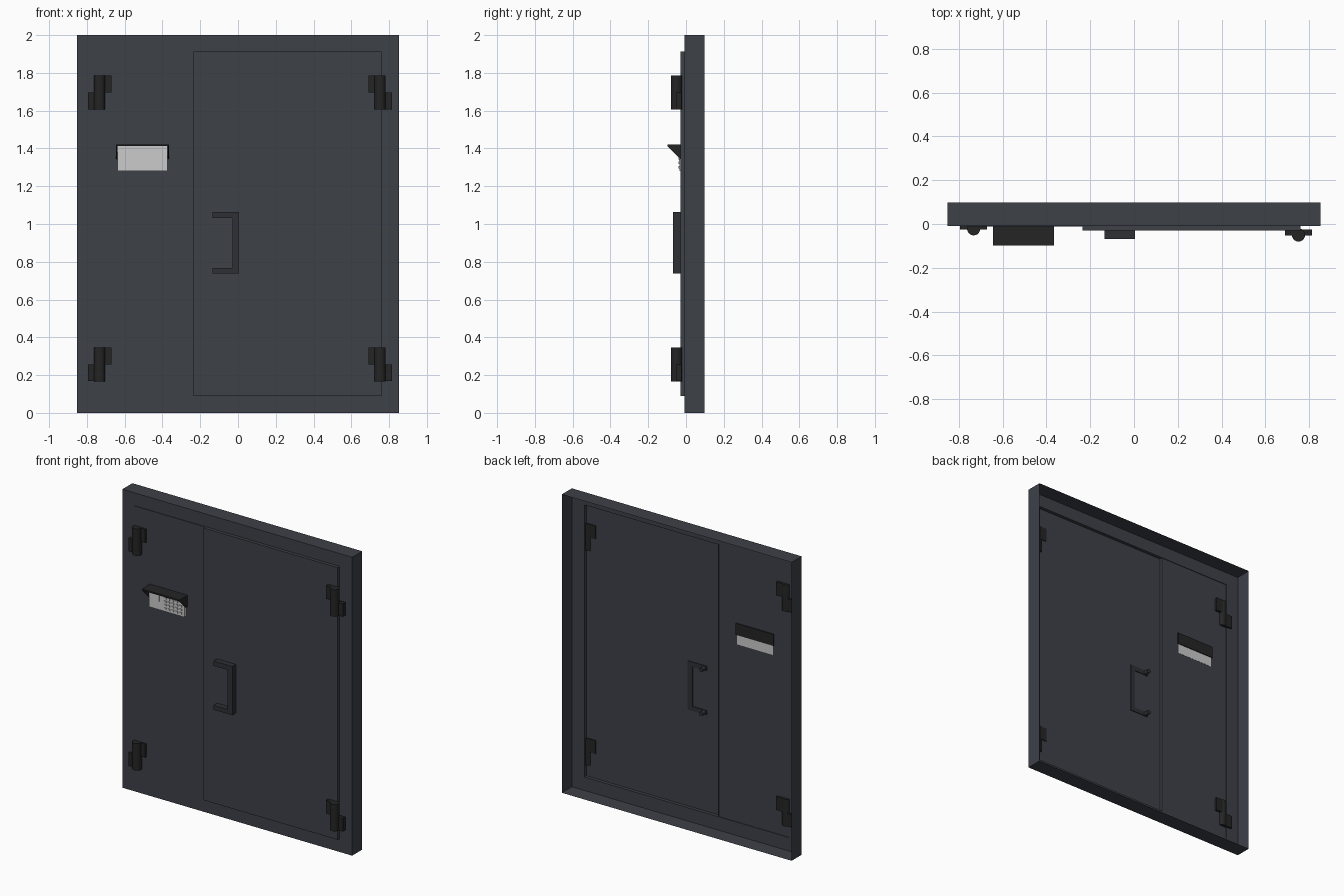
import bpy, bmesh, math
from mathutils import Matrix, Vector

if "Cube" in bpy.data.objects:
    bpy.data.objects.remove(bpy.data.objects["Cube"])


def material(name, rgb):
    m = bpy.data.materials.new(name)
    m.diffuse_color = (*rgb, 1)
    m.use_nodes = True
    m.node_tree.nodes["Principled BSDF"].inputs["Base Color"].default_value = m.diffuse_color
    return m


STEEL = material("dark_steel", (0.047, 0.052, 0.064))
BLACK = material("black_metal", (0.018, 0.018, 0.018))
HANDLE = material("handle_metal", (0.028, 0.03, 0.035))
PANEL = material("pale_panel", (0.55, 0.55, 0.55))
KEYS = material("key_grey", (0.2, 0.2, 0.2))


def finish(name, bm, mat, smooth=False):
    me = bpy.data.meshes.new(name)
    bm.to_mesh(me)
    bm.free()
    ob = bpy.data.objects.new(name, me)
    bpy.context.collection.objects.link(ob)
    me.materials.append(mat)
    if smooth:
        bpy.context.view_layer.objects.active = ob
        ob.select_set(True)
        bpy.ops.object.shade_smooth_by_angle(angle=math.radians(40))
        ob.select_set(False)
    return ob


def add_box(bm, x0, x1, y0, y1, z0, z1):
    c = Vector((x0 + x1, y0 + y1, z0 + z1)) / 2
    s = Matrix.Diagonal((x1 - x0, y1 - y0, z1 - z0, 1))
    bmesh.ops.create_cube(bm, size=1, matrix=Matrix.Translation(c) @ s)


def add_cylinder(bm, centre, radius, depth, axis='Z', sides=24):
    rot = Matrix.Rotation(math.pi / 2, 4, 'X') if axis == 'Y' else Matrix()
    bmesh.ops.create_cone(bm, cap_ends=True, segments=sides, radius1=radius,
                          radius2=radius, depth=depth,
                          matrix=Matrix.Translation(centre) @ rot)


def extrude_profile(bm, points, offset):
    face = bm.faces.new([bm.verts.new(p) for p in points])
    ext = bmesh.ops.extrude_face_region(bm, geom=[face], use_keep_orig=True)
    bmesh.ops.translate(bm, vec=offset,
                        verts=[v for v in ext["geom"] if isinstance(v, bmesh.types.BMVert)])
    bmesh.ops.recalc_face_normals(bm, faces=bm.faces)


def loop(bm, x0, x1, y, z0, z1):
    return [bm.verts.new(p) for p in
            ((x0, y, z0), (x1, y, z0), (x1, y, z1), (x0, y, z1))]


def bridge(bm, a, b):
    for i in range(4):
        j = (i + 1) % 4
        bm.faces.new((a[i], a[j], b[j], b[i]))


# Frame: front ring and outer walls, open at the back
FRONT, BACK = -0.008, 0.098
bm = bmesh.new()
rear = loop(bm, -0.852, 0.852, BACK, 0, 2)
outer = loop(bm, -0.852, 0.852, FRONT, 0, 2)
inner = loop(bm, -0.76, 0.76, FRONT, 0.09, 1.914)
bridge(bm, rear, outer)
bridge(bm, outer, inner)
finish("door_frame", bm, STEEL)

# Door leaves: shallow trays, open at the back
for name, x0, x1, y in (("narrow_leaf", -0.76, -0.235, -0.012),
                        ("wide_leaf", -0.235, 0.76, -0.03)):
    bm = bmesh.new()
    rim = loop(bm, x0, x1, FRONT, 0.09, 1.914)
    face = loop(bm, x0, x1, y, 0.09, 1.914)
    bridge(bm, rim, face)
    bm.faces.new(face)
    finish(name, bm, STEEL)

# Hinges: barrel, upper plate to the leaf, lower plate to the frame
for side, cx, cy, s in (("left", -0.733, -0.022, 1), ("right", 0.752, -0.05, -1)):
    for level, z in (("lower", 0.166), ("upper", 1.605)):
        bm = bmesh.new()
        add_cylinder(bm, (cx, cy, z + 0.09), 0.03, 0.18)
        for d, z0, z1 in ((s, z + 0.09, z + 0.18), (-s, z + 0.002, z + 0.09)):
            xa, xb = sorted((cx, cx + d * 0.062))
            add_box(bm, xa, xb, cy - 0.003, cy + 0.025, z0, z1)
        finish(f"{side}_{level}_hinge", bm, BLACK, smooth=True)

# Pull handle: C-shaped bar and round mounting posts through the leaf
bm = bmesh.new()
c_shape = [(-0.134, 0.737), (0.005, 0.737), (0.005, 1.064), (-0.134, 1.064),
           (-0.134, 1.032), (-0.03, 1.032), (-0.03, 0.767), (-0.134, 0.767)]
extrude_profile(bm, [(x, -0.068, z) for x, z in c_shape], (0, 0.043, 0))
finish("pull_handle", bm, HANDLE)
bm = bmesh.new()
for z in (0.752, 1.048):
    add_cylinder(bm, (-0.116, -0.012, z), 0.014, 0.04, axis='Y', sides=16)
finish("handle_posts", bm, HANDLE, smooth=True)

# Keypad hood: sloped cheeks, thin roof and back plate
bm = bmesh.new()
cheek = [(-0.005, 1.345), (-0.03, 1.345), (-0.098, 1.413), (-0.098, 1.422), (-0.005, 1.422)]
for x in (-0.645, -0.371):
    extrude_profile(bm, [(x, y, z) for y, z in cheek], (0.006, 0, 0))
add_box(bm, -0.639, -0.371, -0.098, -0.005, 1.412, 1.422)
add_box(bm, -0.639, -0.371, -0.022, -0.005, 1.345, 1.412)
finish("keypad_hood", bm, BLACK)

# Keypad panel, screen and keys
bm = bmesh.new()
add_box(bm, -0.637, -0.372, -0.034, -0.011, 1.28, 1.412)
finish("keypad_panel", bm, PANEL)
bm = bmesh.new()
add_box(bm, -0.62, -0.56, -0.036, -0.033, 1.335, 1.385)
finish("keypad_screen", bm, PANEL)
bm = bmesh.new()
for i in range(5):
    for j in range(4):
        x, z = -0.525 + i * 0.029, 1.295 + j * 0.023
        add_box(bm, x, x + 0.017, -0.039, -0.033, z, z + 0.012)
finish("keypad_keys", bm, PANEL)
